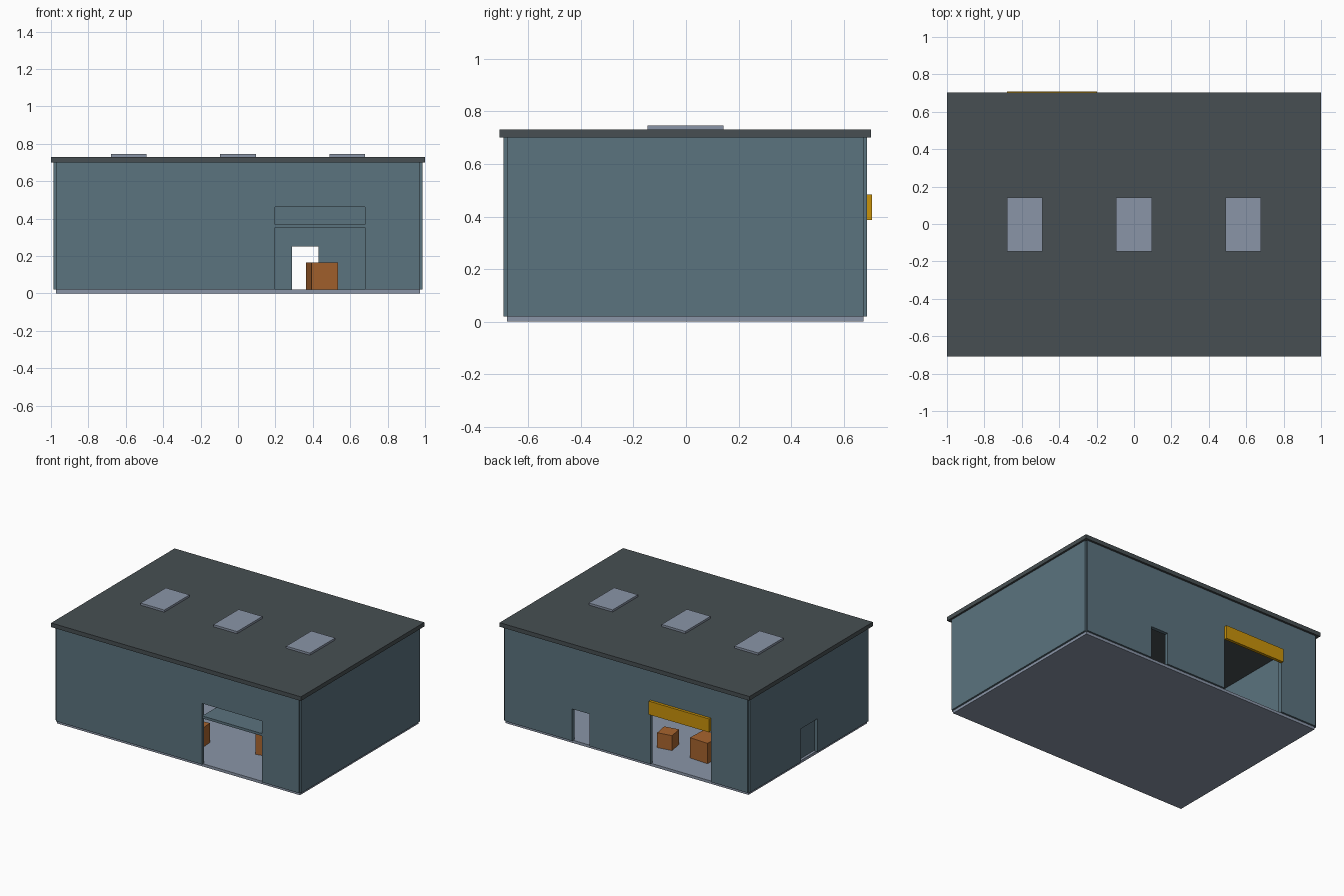
import bpy, bmesh, math
from mathutils import Matrix

if "Cube" in bpy.data.objects:
    bpy.data.objects.remove(bpy.data.objects["Cube"])

YC = -0.003            # building centre in y (the rear header sticks out a little)
HX, HY = 0.973, 0.678  # wall centre lines
T = 0.026              # wall thickness
Z0, Z1 = 0.02, 0.702   # wall bottom and top


def material(name, hexcode):
    lin = []
    for i in (0, 2, 4):
        c = int(hexcode[i:i + 2], 16) / 255
        lin.append(c / 12.92 if c <= 0.04045 else ((c + 0.055) / 1.055) ** 2.4)
    m = bpy.data.materials.new(name)
    m.diffuse_color = (*lin, 1)
    m.use_nodes = True
    m.node_tree.nodes["Principled BSDF"].inputs["Base Color"].default_value = m.diffuse_color
    return m


WALL = material("blue_grey_cladding", "5B737E")
ROOF = material("dark_roof", "474F52")
GREY = material("pale_grey", "8A95A7")
YELLOW = material("safety_yellow", "CA930A")
CRATE = material("crate_brown", "A8642E")


def finish(bm, name, mat):
    bmesh.ops.recalc_face_normals(bm, faces=bm.faces)
    me = bpy.data.meshes.new(name)
    bm.to_mesh(me)
    bm.free()
    me.materials.append(mat)
    ob = bpy.data.objects.new(name, me)
    bpy.context.collection.objects.link(ob)
    return ob


def box(name, mat, x, y, z, turn=0):
    """Box from (min, max) ranges, optionally turned about its own vertical axis."""
    bm = bmesh.new()
    size = [r[1] - r[0] for r in (x, y, z)]
    mid = [(r[0] + r[1]) / 2 for r in (x, y, z)]
    bmesh.ops.create_cube(bm, size=1, matrix=Matrix.Diagonal((*size, 1)))
    ob = finish(bm, name, mat)
    ob.location = mid
    ob.rotation_euler.z = math.radians(turn)
    return ob


def wall(name, half, place, doors=()):
    """Wall outline with door notches (start, end, top), extruded to its thickness."""
    pts = [(-half, Z0)]
    for a, b, top in sorted(doors):
        pts += [(a, Z0), (a, top), (b, top), (b, Z0)]
    pts += [(half, Z0), (half, Z1), (-half, Z1)]
    bm = bmesh.new()
    face = bm.faces.new([bm.verts.new((u, -T / 2, w)) for u, w in pts])
    ext = bmesh.ops.extrude_face_region(bm, geom=[face])
    verts = [v for v in ext["geom"] if isinstance(v, bmesh.types.BMVert)]
    bmesh.ops.translate(bm, verts=verts, vec=(0, T, 0))
    bmesh.ops.triangulate(bm, faces=[f for f in bm.faces if len(f.verts) > 4])
    bm.transform(place)
    return finish(bm, name, WALL)


# Floor slab and roof
box("floor_slab", GREY, (-HX, HX), (YC - HY, YC + HY), (0, Z0))
box("roof", ROOF, (-1, 1), (YC - 0.706, YC + 0.706), (0.70, 0.73))

# Walls with door openings
quarter = Matrix.Rotation(math.pi / 2, 4, 'Z')
wall("front_wall", HX, Matrix.Translation((0, YC - HY, 0)), [(0.197, 0.68, 0.462)])
wall("back_wall", HX, Matrix.Translation((0, YC + HY, 0)),
     [(-0.68, -0.197, 0.462), (0.29, 0.43, 0.252)])
wall("right_wall", HY, Matrix.Translation((HX, YC, 0)) @ quarter)
wall("left_wall", HY, Matrix.Translation((-HX, YC, 0)) @ quarter, [(-0.095, 0.095, 0.26)])

# Skylights
for i, x in enumerate((-0.583, 0, 0.583)):
    box(f"skylight_{i + 1}", GREY, (x - 0.095, x + 0.095), (-0.146, 0.143), (0.728, 0.745))

# Front door lifted flat, back header panel, side door leaf
box("raised_front_door", WALL, (0.197, 0.68), (-0.69, -0.27), (0.352, 0.37))
box("back_door_header", YELLOW, (-0.68, -0.197), (0.686, 0.708), (0.387, 0.484))
box("side_door_leaf", WALL, (-0.955, -0.935), (-0.12, 0.12), (Z0, 0.28))

# Crates: x, y, size, turn
for i, (x, y, s, a) in enumerate(((0.449, -0.277, 0.145, 12.7), (-0.43, 0.39, 0.147, -3),
                                  (-0.13, 0.39, 0.108, 10), (-0.02, -0.46, 0.14, 5))):
    h = s / 2
    box(f"crate_{i + 1}", CRATE, (x - h, x + h), (y - h, y + h), (Z0, Z0 + s), a)
